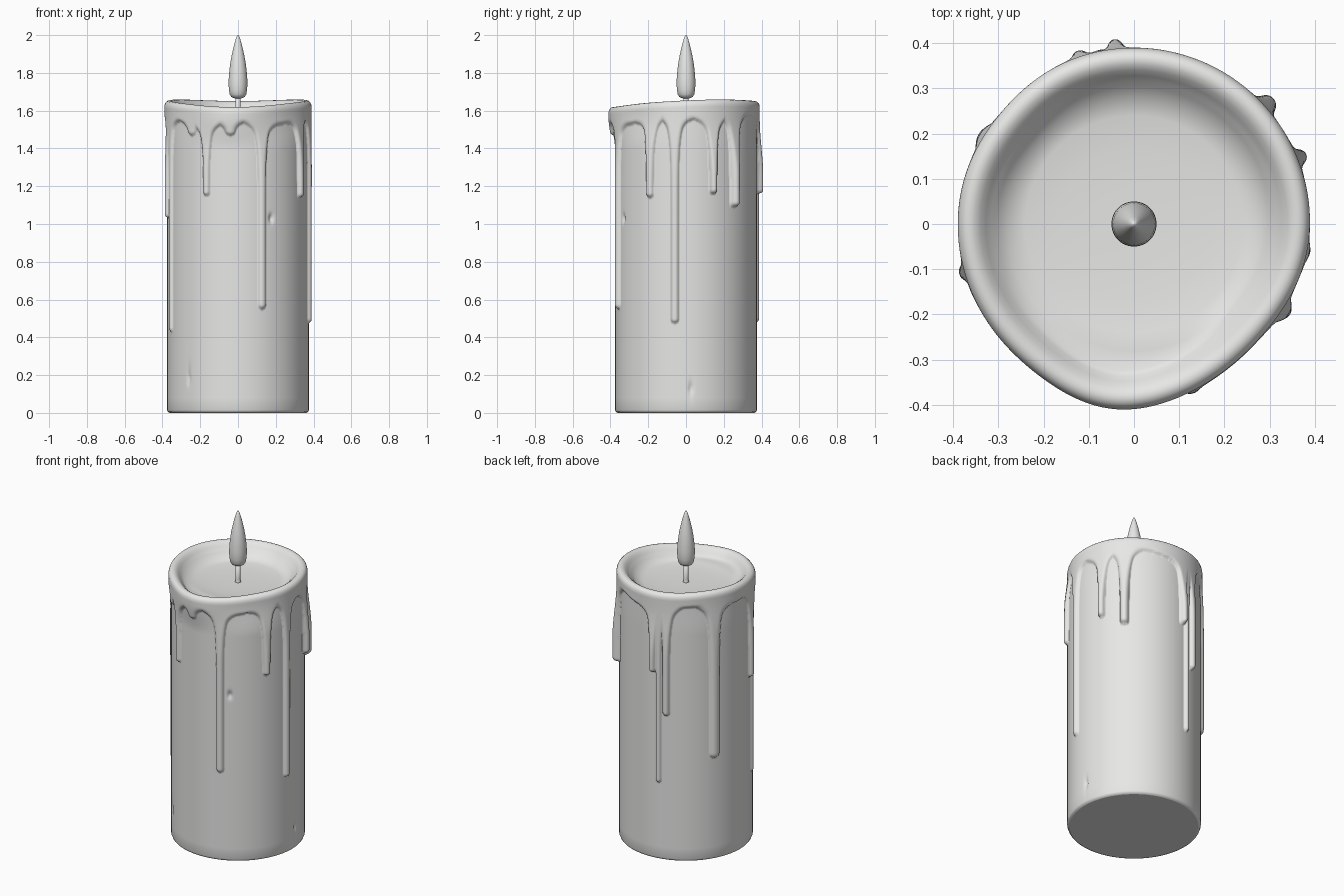
import bpy, math

if "Cube" in bpy.data.objects:
    bpy.data.objects.remove(bpy.data.objects["Cube"])

wax = bpy.data.materials.new("pale_wax")
wax.diffuse_color = (0.8, 0.8, 0.79, 1)
wax.use_nodes = True
wax.node_tree.nodes["Principled BSDF"].inputs["Base Color"].default_value = wax.diffuse_color

R = 0.375          # candle radius
COLS = 540

# wax drips: angle (degrees), lowest point, half width, thickness
DRIPS = [(-130, 1.485, .022, .02), (-116, 1.15, .018, .02), (-96, 1.495, .022, .02),
         (-70.5, .55, .022, .022), (-30, 1.14, .021, .024), (-9, .475, .021, .02),
         (22, 1.16, .02, .036), (42, 1.09, .025, .04), (96, 1.16, .019, .036),
         (101, .48, .016, .018), (108, .9, .02, .028), (150, .63, .03, .022),
         (196, 1.03, .021, .027), (201, .43, .016, .014)]
# small chips in the wax: angle, height
CHIPS = [(-134, .18), (4, .13), (-62, 1.03)]


def smooth(a, b, x):
    x = min(1, max(0, (x - a) / (b - a)))
    return x * x * (3 - 2 * x)


def turn(a, b):
    """Signed angle from b to a in degrees."""
    return (a - b + 180) % 360 - 180


def bump(a, centre, width):
    return math.exp(-(turn(a, centre) / width) ** 2)


def rim_top(a):
    return 1.655 - .04 * bump(a, -92, 48) + .004 * math.sin(math.radians(3 * a))


def rim_radius(a):
    return .39 + .022 * bump(a, -97, 22) - .014 * bump(a, -42, 25) - .006 * bump(a, 140, 20)


def dome(d, w):
    x = min(1, max(0, d / w))
    return math.sqrt(1 - (1 - x) ** 2)


def wax_thickness(a, z, near):
    """Thickness of the melted layer: an upper collar flowing smoothly into drips."""
    collar = z - 1.555 + .012 * math.sin(math.radians(5 * a))
    t = .017 * dome(collar, .025)
    for ang, low, w, thick in near:
        if z < low - .01:
            continue
        across = math.radians(turn(a, ang)) * R
        flare = (.035 if low < 1.4 else .004) * math.exp(min(0, z - 1.55) / .09)
        d = w + flare - math.hypot(across, max(0, low + w - z))
        h = max(0, .07 - abs(d - collar)) / .07
        d = max(d, collar) + h * h * .07 / 4
        grow = smooth(1.55, 1.25, z) if low < 1.4 else 0
        t = max(t, (.017 + (thick - .017) * grow) * dome(d, w))
    return t


def mesh_object(name, verts, faces, flat=()):
    me = bpy.data.meshes.new(name)
    me.from_pydata(verts, [], faces)
    me.polygons.foreach_set("use_smooth", [i not in flat for i in range(len(faces))])
    me.materials.append(wax)
    me.update()
    ob = bpy.data.objects.new(name, me)
    bpy.context.collection.objects.link(ob)
    return ob


def skin(name, rings, flat_bottom=False):
    """Join closed rings of points from bottom to top and cap both ends."""
    n = len(rings[0])
    verts = [p for ring in rings for p in ring]
    faces = [(k * n + i, k * n + (i + 1) % n, (k + 1) * n + (i + 1) % n, (k + 1) * n + i)
             for k in range(len(rings) - 1) for i in range(n)]
    faces += [tuple(reversed(range(n))), tuple(range(len(verts) - n, len(verts)))]
    return mesh_object(name, verts, faces, {len(faces) - 2} if flat_bottom else ())


def lathe(name, profile, n):
    return skin(name, [[(r * math.cos(math.tau * i / n), r * math.sin(math.tau * i / n), z)
                        for i in range(n)] for r, z in profile])


# candle body: side, rounded rim and melted bowl as one skin
angles = [360 * i / COLS for i in range(COLS)]
near = [[d for d in DRIPS if abs(turn(a, d[0])) < 28] for a in angles]
side = [(.014, 0), (.004, .005), (0, .015), (0, .08), (0, .11), (0, .13), (0, .15),
        (0, .18), (0, .21), (0, .3), (0, .4)]
side += [(0, .4 + 1.22 * k / 145) for k in range(1, 146)]
rim = [(.002, -.02), (.006, -.011), (.014, -.003), (.025, 0), (.037, -.002),
       (.05, -.011), (.062, -.025), (.074, -.04), (.086, -.05)]
floor = [(.28, 1.576), (.24, 1.568), (.17, 1.563), (.09, 1.56), (.01, 1.56)]

rings = []
for inset, zr in side:
    ring = []
    for a, drips in zip(angles, near):
        z = zr + (rim_top(a) - .03 - 1.62) * smooth(1.2, 1.62, zr)
        r = R - inset
        if zr >= .4:
            r += wax_thickness(a, zr, drips)
            r += (rim_radius(a) - R - .017) * smooth(1.4, 1.6, zr)
        for ca, cz in CHIPS:
            r -= .012 * bump(a, ca, 2) * math.exp(-((zr - cz) / .022) ** 2)
        ring.append((r, a, z))
    rings.append(ring)
outer = [p[0] for p in rings[-1]]
for inset, dz in rim:
    rings.append([(o + (rim_radius(a) - o) * smooth(0, .03, inset) - inset, a, rim_top(a) + dz)
                  for o, a in zip(outer, angles)])
for r, z in floor:
    rings.append([(r, a, z) for a in angles])
skin("candle_body",
     [[(r * math.cos(math.radians(a)), r * math.sin(math.radians(a)), z) for r, a, z in ring]
      for ring in rings], True)

# wick
lathe("wick", [(.019, 1.553), (.015, 1.565), (.013, 1.58), (.013, 1.69)], 24)

# flame
lathe("flame", [(.002, 1.664), (.022, 1.666), (.036, 1.673), (.044, 1.687), (.048, 1.71),
                (.05, 1.74), (.049, 1.77), (.046, 1.81), (.041, 1.85), (.034, 1.89),
                (.025, 1.93), (.016, 1.965), (.009, 1.988), (.001, 2.0)], 48)
